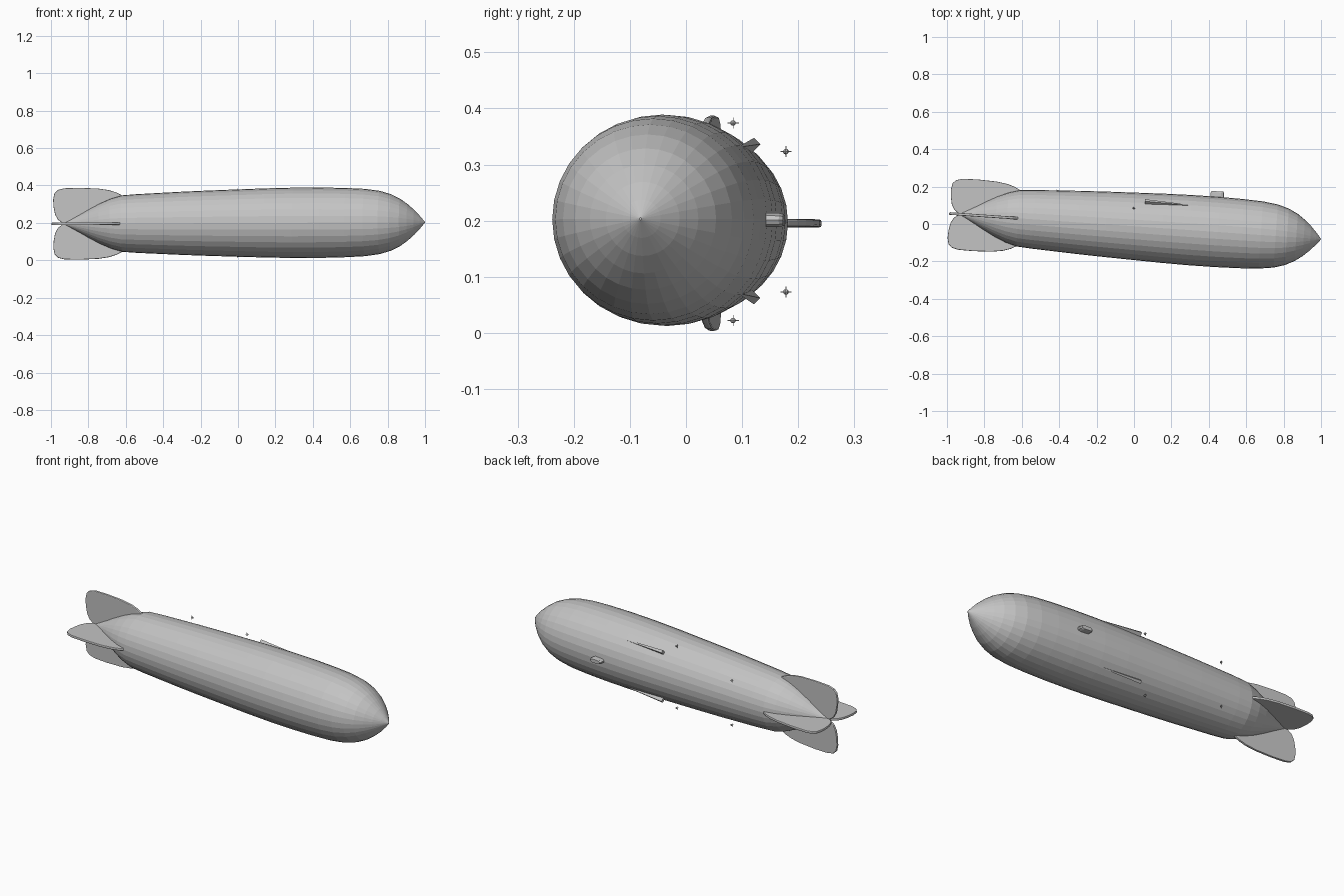
import bpy, bmesh
from math import pi, cos, sin, radians
from mathutils import Matrix, Vector

cube = bpy.data.objects.get("Cube")
if cube:
    bpy.data.objects.remove(cube, do_unlink=True)

# One plain grey for the whole airship
grey = bpy.data.materials.new("hull grey")
grey.use_nodes = True
colour = (0.55, 0.55, 0.55, 1)
grey.diffuse_color = colour
grey.node_tree.nodes["Principled BSDF"].inputs["Base Color"].default_value = colour

# The ship's own axis runs along local x, keel towards +y
TURN = Matrix.Rotation(radians(-3.95), 4, 'Z') @ Matrix.Rotation(radians(-0.25), 4, 'Y')
SHIP = Matrix.Translation((0, -0.012, 0.199)) @ TURN


def make(name, bm, matrix=SHIP):
    bmesh.ops.recalc_face_normals(bm, faces=bm.faces)
    mesh = bpy.data.meshes.new(name)
    bm.to_mesh(mesh)
    bm.free()
    mesh.materials.append(grey)
    obj = bpy.data.objects.new(name, mesh)
    obj.matrix_world = matrix
    bpy.context.collection.objects.link(obj)
    return obj


def loft(bm, rings):
    """Skin a list of equal-length point rings and cap both ends."""
    loops = [[bm.verts.new(p) for p in ring] for ring in rings]
    n = len(loops[0])
    for a, b in zip(loops, loops[1:]):
        for i in range(n):
            j = (i + 1) % n
            bm.faces.new((a[i], a[j], b[j], b[i]))
    bm.faces.new(loops[0])
    bm.faces.new(loops[-1])


# Envelope: faceted body of revolution
SIDES = 32
profile = [(-0.94, 0.002), (-0.9, 0.02), (-0.85, 0.047), (-0.8, 0.076), (-0.74, 0.108),
           (-0.68, 0.134), (-0.62, 0.151), (-0.54, 0.157), (-0.42, 0.163), (-0.3, 0.169),
           (-0.15, 0.175), (0, 0.18), (0.15, 0.185), (0.3, 0.188), (0.45, 0.188),
           (0.58, 0.185), (0.68, 0.18), (0.76, 0.169), (0.82, 0.151), (0.87, 0.126),
           (0.91, 0.097), (0.945, 0.066), (0.975, 0.034), (1.002, 0.002)]
bm = bmesh.new()
loft(bm, [[(x, r * cos(2 * pi * i / SIDES), r * sin(2 * pi * i / SIDES))
           for i in range(SIDES)] for x, r in profile])
make("envelope", bm)

# Four tail fins with rounded outlines
outline = [(-0.62, 0), (-0.62, 0.15), (-0.65, 0.166), (-0.69, 0.179), (-0.75, 0.188),
           (-0.85, 0.192), (-0.93, 0.19), (-0.965, 0.181), (-0.983, 0.163),
           (-0.99, 0.13), (-0.988, 0.09), (-0.98, 0.05), (-0.965, 0.022), (-0.935, 0)]
names = ["keel_fin", "upper_fin", "back_fin", "lower_fin"]
for k, name in enumerate(names):
    bm = bmesh.new()
    half = 0.007
    loft(bm, [[(x, y, z) for x, y in outline] for z in (-half, half)])
    bmesh.ops.rotate(bm, verts=bm.verts, matrix=Matrix.Rotation(k * pi / 2, 3, 'X'))
    fin = make(name, bm)
    bevel = fin.modifiers.new("rounded edge", 'BEVEL')
    bevel.width = 0.004
    bevel.segments = 2
    bevel.limit_method = 'ANGLE'
    bevel.angle_limit = radians(60)

# Control gondola: boat-shaped box tapering away from the hull
plan = [(-0.038, 0.004), (-0.028, 0.011), (0.02, 0.013), (0.034, 0.008), (0.038, 0)]
plan += [(x, -z) for x, z in reversed(plan[:-1])]
bm = bmesh.new()
loft(bm, [[(0.433 + x * s, y, z * s) for x, z in plan]
          for y, s in ((0.17, 1), (0.21, 0.95), (0.217, 0.8))])
make("gondola", bm)

# Slender wedges on the hull, rising towards the tail
for name, angle in (("upper_wedge", pi / 4), ("lower_wedge", -pi / 4)):
    bm = bmesh.new()
    loft(bm, [[(x, y, z) for y, z in ((0.172, -w), (top, -w), (top, w), (0.172, w))]
              for x, top, w in ((0.05, 0.202, 0.008), (0.3, 0.188, 0.002))])
    bmesh.ops.rotate(bm, verts=bm.verts, matrix=Matrix.Rotation(angle, 3, 'X'))
    make(name, bm)

# Engine pods with tiny crossed propellers, mirrored above and below
for pair, x, y, rise in (("front", 0, 0.084, 0.176), ("rear", -0.41, 0.178, 0.125)):
    for level, sign in (("upper", 1), ("lower", -1)):
        bm = bmesh.new()
        bmesh.ops.create_uvsphere(bm, u_segments=8, v_segments=6, radius=0.005)
        bmesh.ops.scale(bm, vec=(1.4, 1, 1), verts=bm.verts)
        for size in ((0.001, 0.02, 0.0015), (0.001, 0.0015, 0.02)):
            blade = Matrix.Translation((-0.004, 0, 0)) @ Matrix.Diagonal((*size, 1))
            bmesh.ops.create_cube(bm, size=1, matrix=blade)
        spot = Vector((x, y, 0.198 + sign * rise))
        make(f"{level}_{pair}_engine", bm, Matrix.Translation(spot) @ TURN)
